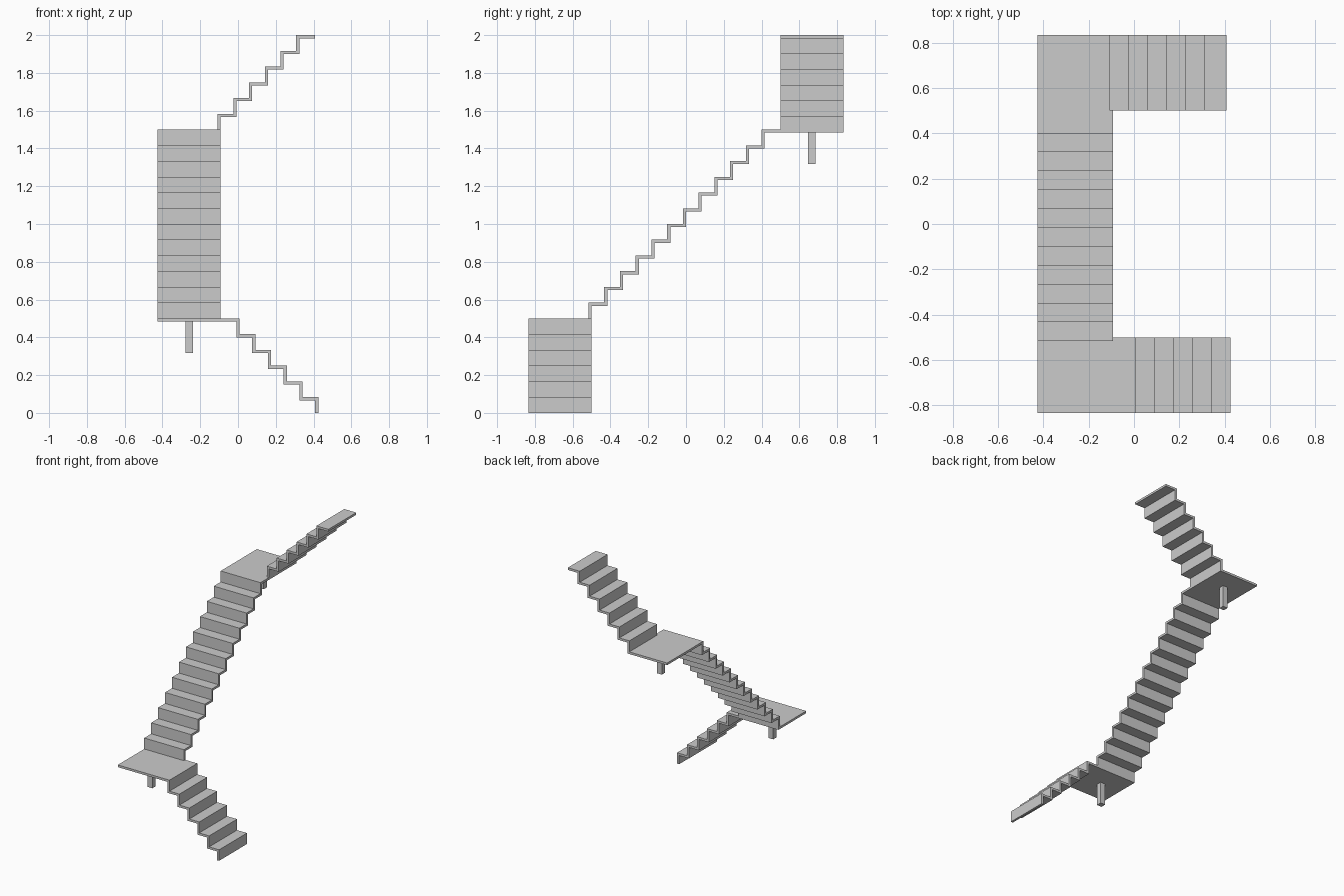
import bpy, bmesh
from mathutils import Vector

if "Cube" in bpy.data.objects:
    bpy.data.objects.remove(bpy.data.objects["Cube"])

H = 1 / 12      # riser height and tread depth
T = 1 / 60      # slab thickness
W = 1 / 3       # flight width


def finish(name, bm):
    bmesh.ops.recalc_face_normals(bm, faces=bm.faces)
    me = bpy.data.meshes.new(name)
    bm.to_mesh(me)
    bm.free()
    ob = bpy.data.objects.new(name, me)
    bpy.context.collection.objects.link(ob)


def box(name, lo, hi):
    bm = bmesh.new()
    bmesh.ops.create_cube(bm, size=1)
    for v in bm.verts:
        v.co = [(a + b) / 2 + c * (b - a) for a, b, c in zip(lo, hi, v.co)]
    finish(name, bm)


def flight(name, start, along, across, steps, base=0.0):
    """Folded-plate stair: zigzag profile extruded across its width."""
    top, under = [], []
    for i in range(steps):
        d, z = i * H, i * H
        top += [(d, base if i == 0 else z), (d, z + H)]
        under += [(d + T, base if i == 0 else z - T), (d + T, z + H - T)]
    top.append((steps * H + T, steps * H))
    under.append((steps * H + T, steps * H - T))
    start, along, across = Vector(start), Vector(along), Vector(across)
    bm = bmesh.new()
    rows = []
    for path in (top, under):
        for off in (0, W):
            rows.append([bm.verts.new(start + along * d + across * off + Vector((0, 0, z)))
                         for d, z in path])
    t0, t1, u0, u1 = rows
    # top, underside and both side strips
    for a, b in ((t0, t1), (u0, u1), (t0, u0), (t1, u1)):
        for i in range(len(a) - 1):
            bm.faces.new((a[i], a[i + 1], b[i + 1], b[i]))
    # end caps
    for k in (0, -1):
        bm.faces.new((t0[k], t1[k], u1[k], u0[k]))
    finish(name, bm)


X0 = -0.425         # outer edge of landings
X1 = X0 + W         # inner edge of landings
Y = 0.5             # landings reach from Y to Y + W

# Flights
flight("lower_flight", (0.425, -Y - W, 0), (-1, 0, 0), (0, 1, 0), 6)
flight("middle_flight", (X0, -Y - T, 0.5), (0, 1, 0), (1, 0, 0), 12, -T)
flight("upper_flight", (X1 - T, Y, 1.5), (1, 0, 0), (0, 1, 0), 6, -T)

# Landings with their short posts
for label, y, z in (("lower", -Y - W, 0.5), ("upper", Y, 1.5)):
    box(label + "_landing", (X0, y, z - T), (X1, y + W, z))
    cx, cy, r = X0 + W / 2, y + W / 2, 0.02
    box(label + "_post", (cx - r, cy - r, z - T - H * 2), (cx + r, cy + r, z - T))
